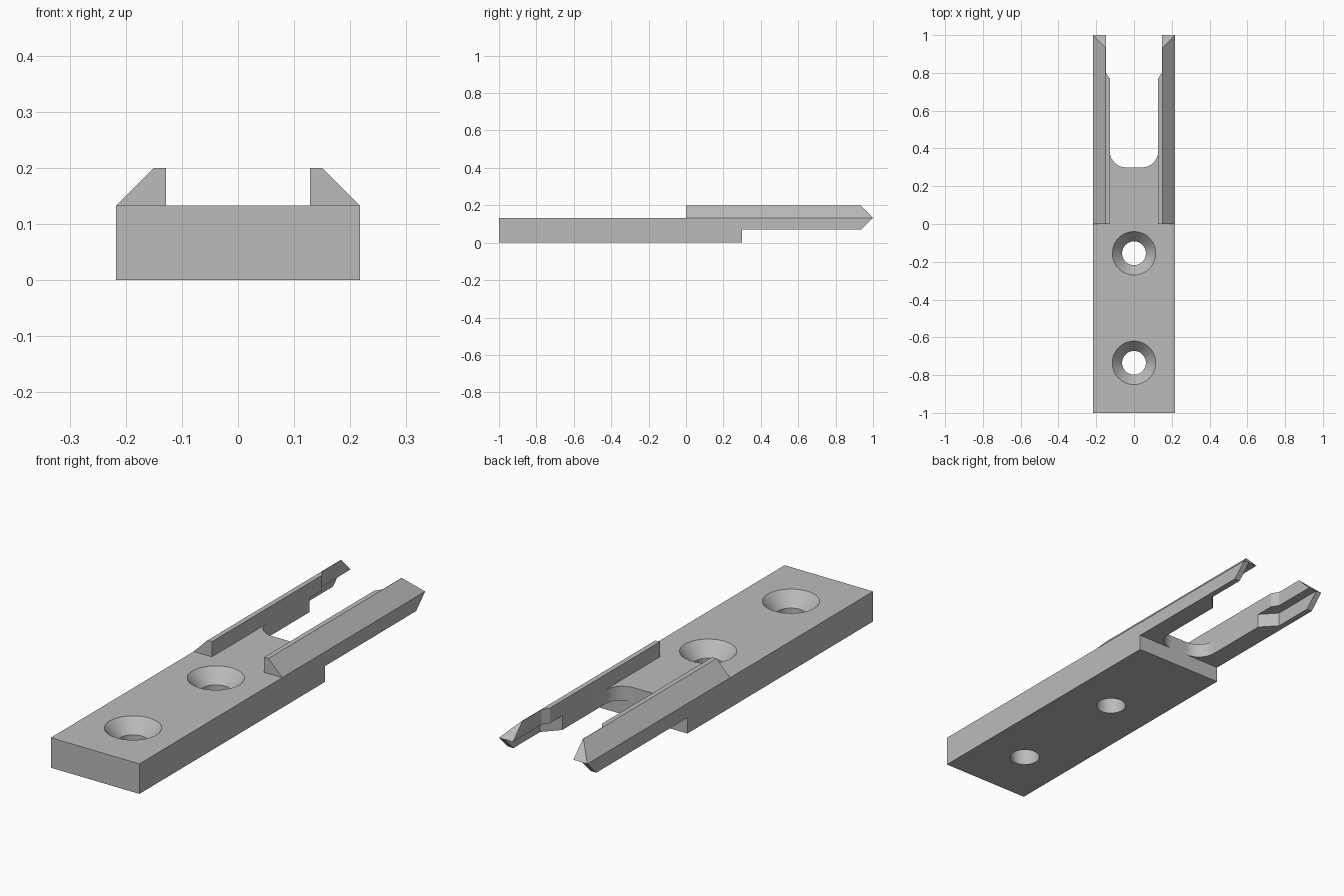
import bpy, bmesh, math
from mathutils import Vector

cube = bpy.data.objects.get("Cube")
if cube:
    bpy.data.objects.remove(cube, do_unlink=True)

HALF, TOP, STEP, PEAK = 0.217, 0.133, 0.07, 0.20
INNER, SHOULDER = 0.128, 0.30

grey = bpy.data.materials.new("plain grey")
grey.use_nodes = True
COLOUR = (0.5, 0.5, 0.5, 1)
grey.diffuse_color = COLOUR
grey.node_tree.nodes["Principled BSDF"].inputs["Base Color"].default_value = COLOUR


def finish(bm, name):
    bmesh.ops.remove_doubles(bm, verts=bm.verts, dist=1e-5)
    bmesh.ops.recalc_face_normals(bm, faces=bm.faces)
    mesh = bpy.data.meshes.new(name)
    bm.to_mesh(mesh)
    bm.free()
    obj = bpy.data.objects.new(name, mesh)
    bpy.context.collection.objects.link(obj)
    mesh.materials.append(grey)
    return obj


def smooth(obj):
    bpy.ops.object.select_all(action='DESELECT')
    obj.select_set(True)
    bpy.context.view_layer.objects.active = obj
    bpy.ops.object.shade_smooth_by_angle(angle=math.radians(30))


def prism(name, plan, z0, z1, side=1, cuts=()):
    """Extrude a plan outline upward, then trim it with planes (point, normal)."""
    bm = bmesh.new()
    face = bm.faces.new([bm.verts.new((x, y, z0)) for x, y in plan])
    up = bmesh.ops.extrude_face_region(bm, geom=[face])["geom"]
    bmesh.ops.translate(bm, vec=(0, 0, z1 - z0),
                        verts=[v for v in up if isinstance(v, bmesh.types.BMVert)])
    for point, normal in cuts:
        cut = bmesh.ops.bisect_plane(bm, geom=bm.verts[:] + bm.edges[:] + bm.faces[:],
                                     plane_co=point, plane_no=normal, clear_outer=True)
        rim = [e for e in cut["geom_cut"] if isinstance(e, bmesh.types.BMEdge)]
        bmesh.ops.edgeloop_fill(bm, edges=rim)
    for v in bm.verts:
        v.co.x *= side
    obj = finish(bm, name)
    smooth(obj)
    return obj


def screw_cutter(y):
    """Lathed countersunk screw shape."""
    bm = bmesh.new()
    profile = [(0, -0.05), (0.063, -0.05), (0.063, 0.073), (0.115, TOP), (0.115, 0.2), (0, 0.2)]
    vs = [bm.verts.new((r, 0, z)) for r, z in profile]
    es = [bm.edges.new(pair) for pair in zip(vs, vs[1:])]
    bmesh.ops.spin(bm, geom=vs + es, cent=(0, 0, 0), axis=(0, 0, 1),
                   angle=math.tau, steps=64)
    bmesh.ops.translate(bm, verts=bm.verts, vec=(0, y, 0))
    obj = finish(bm, "screw_cutter")
    obj.hide_render = True
    return obj


# Mounting plate with two countersunk holes
plate = prism("mounting_plate",
              [(-HALF, -1), (HALF, -1), (HALF, SHOULDER), (-HALF, SHOULDER)], 0, TOP)
for y in (-0.155, -0.735):
    cutter = screw_cutter(y)
    mod = plate.modifiers.new("screw hole", 'BOOLEAN')
    mod.operation, mod.solver, mod.object = 'DIFFERENCE', 'EXACT', cutter
    bpy.context.view_layer.objects.active = plate
    bpy.ops.object.modifier_apply(modifier=mod.name)
    bpy.data.objects.remove(cutter, do_unlink=True)
smooth(plate)

# Fork arm outline: rounded slot corner, then a relief near the tip
R = 0.085
fillet = [(INNER - R + R * math.sin(a), SHOULDER + R - R * math.cos(a))
          for a in (math.pi / 2 * i / 12 for i in range(13))]
arm_plan = fillet + [(INNER, 0.683), (0.19, 0.75), (0.19, 1.1), (HALF, 1.1), (HALF, SHOULDER)]

# Guide rail outline, wider than the arm until its slope is trimmed
rail_plan = [(INNER, 0), (INNER, 0.77), (0.148, 0.8), (0.148, 1.1), (0.26, 1.1), (0.26, 0)]

tip = Vector((0, 1, TOP))
under_chamfer = (tip, Vector((0, 1, -1)).normalized())
over_chamfer = (tip, Vector((0, 1, 1)).normalized())
rail_slope = (Vector((HALF, 0, TOP)), Vector((1, 0, 1)).normalized())

for label, side in (("left", 1), ("right", -1)):
    prism(label + "_fork_arm", arm_plan, STEP, TOP, side, [under_chamfer])
    prism(label + "_guide_rail", rail_plan, TOP, PEAK, side, [rail_slope, over_chamfer])
